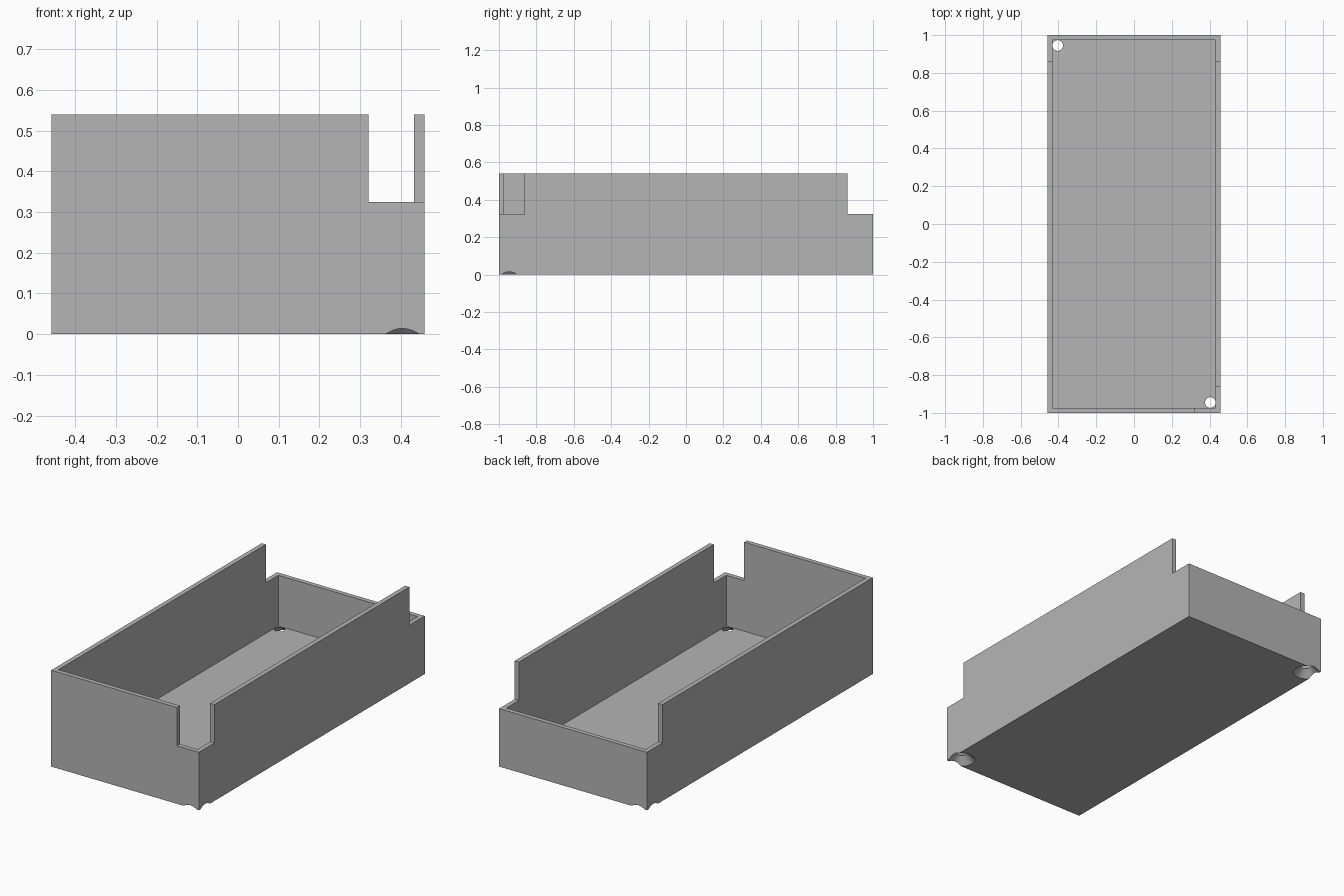
import bpy
import bmesh
from mathutils import Matrix, Vector

cube = bpy.data.objects.get("Cube")
if cube:
    bpy.data.objects.remove(cube, do_unlink=True)

# Main dimensions
HX, HY, TOP = 0.458, 1.0, 0.54
WALL, FLOOR, LOW = 0.026, 0.041, 0.325
NOTCH = 0.137
HOLE_X, HOLE_Y = 0.404, 0.945

grey = bpy.data.materials.new("plain_grey")
grey.use_nodes = True
colour = (0.46, 0.46, 0.46, 1)
grey.diffuse_color = colour
grey.node_tree.nodes["Principled BSDF"].inputs["Base Color"].default_value = colour


def make_object(name, bm):
    mesh = bpy.data.meshes.new(name)
    bm.to_mesh(mesh)
    bm.free()
    mesh.materials.append(grey)
    obj = bpy.data.objects.new(name, mesh)
    bpy.context.collection.objects.link(obj)
    return obj


def box(name, low, high):
    low, high = Vector(low), Vector(high)
    bm = bmesh.new()
    matrix = Matrix.Translation((low + high) / 2) @ Matrix.Diagonal((*(high - low), 1))
    bmesh.ops.create_cube(bm, size=1, matrix=matrix)
    return make_object(name, bm)


def screw_hole(name, x, y):
    # Countersink cone below a straight bore, spun from one profile
    profile = [(0, -0.02), (0.089, -0.02), (0.028, 0.041), (0.028, 0.08), (0, 0.08)]
    bm = bmesh.new()
    verts = [bm.verts.new((r, 0, z)) for r, z in profile]
    edges = [bm.edges.new(pair) for pair in zip(verts, verts[1:])]
    bmesh.ops.spin(bm, geom=verts + edges, axis=(0, 0, 1), cent=(0, 0, 0),
                   angle=6.283185307, steps=48, use_duplicate=False)
    bmesh.ops.remove_doubles(bm, verts=bm.verts, dist=0.0001)
    bmesh.ops.recalc_face_normals(bm, faces=bm.faces)
    bmesh.ops.translate(bm, verts=bm.verts, vec=(x, y, 0))
    return make_object(name, bm)


def cut(target, cutter):
    mod = target.modifiers.new("cut", "BOOLEAN")
    mod.operation = "DIFFERENCE"
    mod.solver = "EXACT"
    mod.object = cutter
    bpy.context.view_layer.objects.active = target
    bpy.ops.object.modifier_apply(modifier=mod.name)
    bpy.data.objects.remove(cutter, do_unlink=True)


# Open tray
tray = box("open_tray", (-HX, -HY, 0), (HX, HY, TOP))
cut(tray, box("cavity", (-HX + WALL, -HY + WALL, FLOOR), (HX - WALL, HY - WALL, 1)))

# Lowered back end and the notch in the front right corner
cut(tray, box("back_notch", (-1, HY - NOTCH, LOW), (1, 2, 1)))
cut(tray, box("corner_notch", (HX - NOTCH, -2, LOW), (1, -HY + NOTCH, 1)))

# Countersunk holes in opposite corners
for side in (1, -1):
    cut(tray, screw_hole("screw_hole", side * HOLE_X, -side * HOLE_Y))

# Smooth only the hole walls
bpy.ops.object.select_all(action="DESELECT")
tray.select_set(True)
bpy.context.view_layer.objects.active = tray
bpy.ops.object.shade_smooth_by_angle(angle=0.4)
